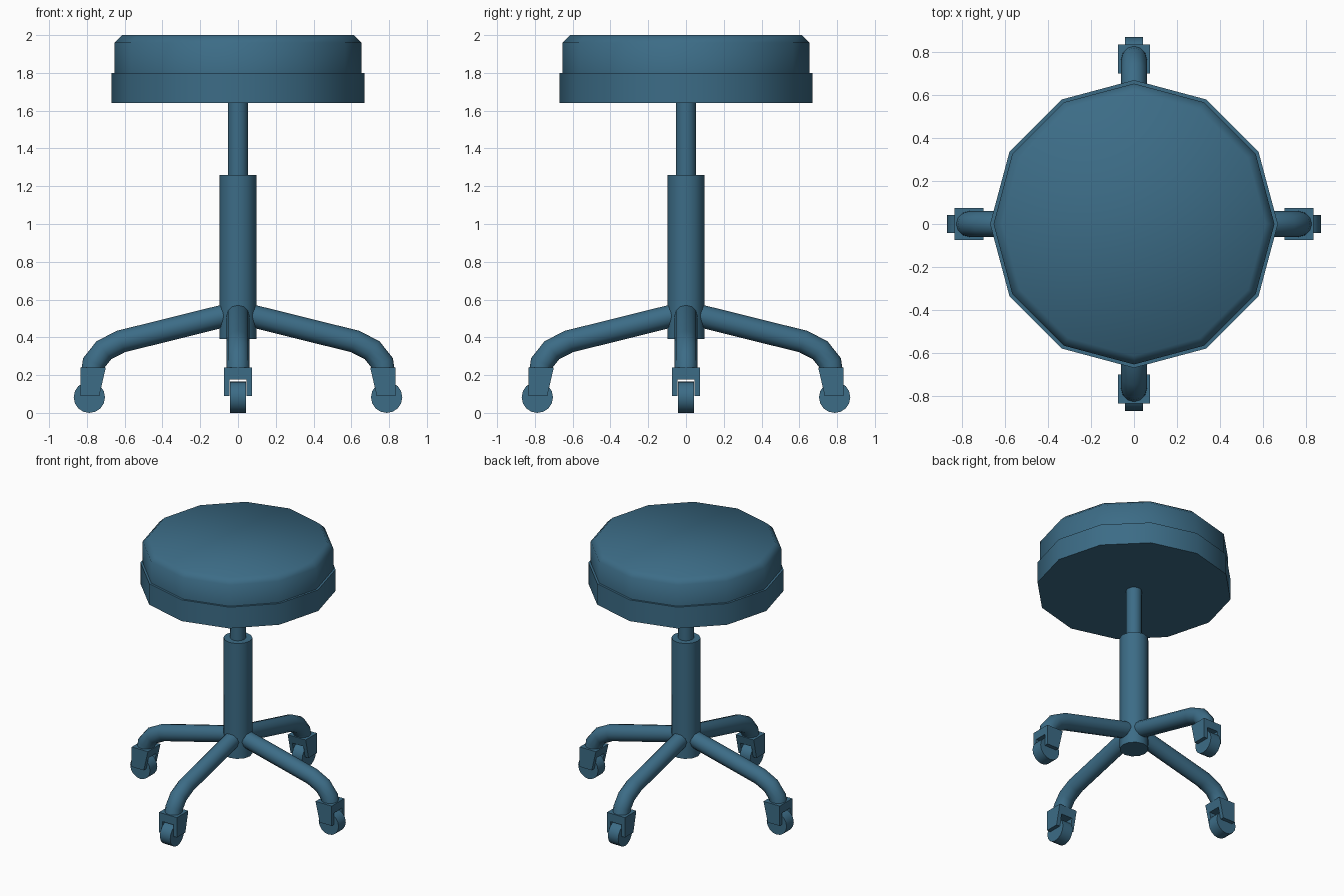
import bpy, bmesh, math
from mathutils import Vector, Matrix

if "Cube" in bpy.data.objects:
    bpy.data.objects.remove(bpy.data.objects["Cube"])

paint = bpy.data.materials.new("blue_paint")
paint.diffuse_color = (0.045, 0.15, 0.24, 1)
paint.use_nodes = True
paint.node_tree.nodes["Principled BSDF"].inputs["Base Color"].default_value = paint.diffuse_color


def finish(name, bm, angle=40):
    bmesh.ops.recalc_face_normals(bm, faces=bm.faces)
    mesh = bpy.data.meshes.new(name)
    bm.to_mesh(mesh)
    bm.free()
    mesh.materials.append(paint)
    obj = bpy.data.objects.new(name, mesh)
    bpy.context.collection.objects.link(obj)
    bpy.ops.object.select_all(action='DESELECT')
    obj.select_set(True)
    bpy.context.view_layer.objects.active = obj
    bpy.ops.object.shade_smooth_by_angle(angle=math.radians(angle))
    return obj


def loft(name, rings, angle=40, turn=0):
    """Skin a list of point rings, cap both ends, turn around z."""
    bm = bmesh.new()
    loops = [[bm.verts.new(p) for p in ring] for ring in rings]
    n = len(loops[0])
    for a, b in zip(loops, loops[1:]):
        for i in range(n):
            j = (i + 1) % n
            bm.faces.new((a[i], a[j], b[j], b[i]))
    bm.faces.new(loops[0])
    bm.faces.new(loops[-1])
    bm.transform(Matrix.Rotation(turn, 4, 'Z'))
    return finish(name, bm, angle)


def circle(r, sides, place):
    angles = [2 * math.pi * i / sides for i in range(sides)]
    return [place(r * math.cos(a), r * math.sin(a)) for a in angles]


def turned(name, profile, sides=12, angle=40):
    rings = [circle(r, sides, lambda u, v, z=z: (u, v, z)) for r, z in profile]
    return loft(name, rings, angle)


# Seat: base ring and bevelled cushion
turned("seat_base", [(0.67, 1.64), (0.67, 1.80)])
turned("seat_cushion", [(0.654, 1.79), (0.654, 1.96), (0.613, 2.0)], angle=50)

# Centre column and gas lift
turned("lift_rod", [(0.054, 1.24), (0.054, 1.65)])
turned("column", [(0.099, 0.39), (0.099, 1.26)])

# Leg centreline as (distance from centre, height)
PATH = [Vector(p) for p in
        [(0.04, 0.522), (0.62, 0.378), (0.71, 0.332), (0.763, 0.265), (0.775, 0.19)]]


def leg_rings(r=0.06, sides=12):
    rings = []
    for i, p in enumerate(PATH):
        d_in = (p - PATH[max(i - 1, 0)]).normalized()
        d_out = (PATH[min(i + 1, len(PATH) - 1)] - p).normalized()
        t = (d_in + d_out).normalized()
        nx, nz = -t.y, t.x
        ref = d_in if i else d_out
        stretch = 1 / max(0.5, t.dot(ref))
        rings.append(circle(r, sides, lambda u, v: (
            p.x + nx * u * stretch, v, p.y + nz * u * stretch)))
    return rings


# Caster fork: an inverted U in y and z with a sloping inner side
FORK = [(-0.075, 0.09), (-0.075, 0.24), (0.075, 0.24), (0.075, 0.09),
        (0.046, 0.09), (0.046, 0.178), (-0.046, 0.178), (-0.046, 0.09)]
fork_rings = [[(0.70 + (0.24 - z) * 0.23, y, z) for y, z in FORK],
              [(0.835, y, z) for y, z in FORK]]

# Caster wheel
wheel_rings = [circle(0.083, 16, lambda u, v, y=y: (0.787 + u, y, 0.083 + v))
               for y in (-0.043, 0.043)]

# Four legs with casters
for i, side in enumerate(("right", "back", "left", "front")):
    turn = i * math.pi / 2
    loft(side + "_leg", leg_rings(), 50, turn)
    loft(side + "_caster_fork", fork_rings, 30, turn)
    loft(side + "_caster_wheel", wheel_rings, 40, turn)
